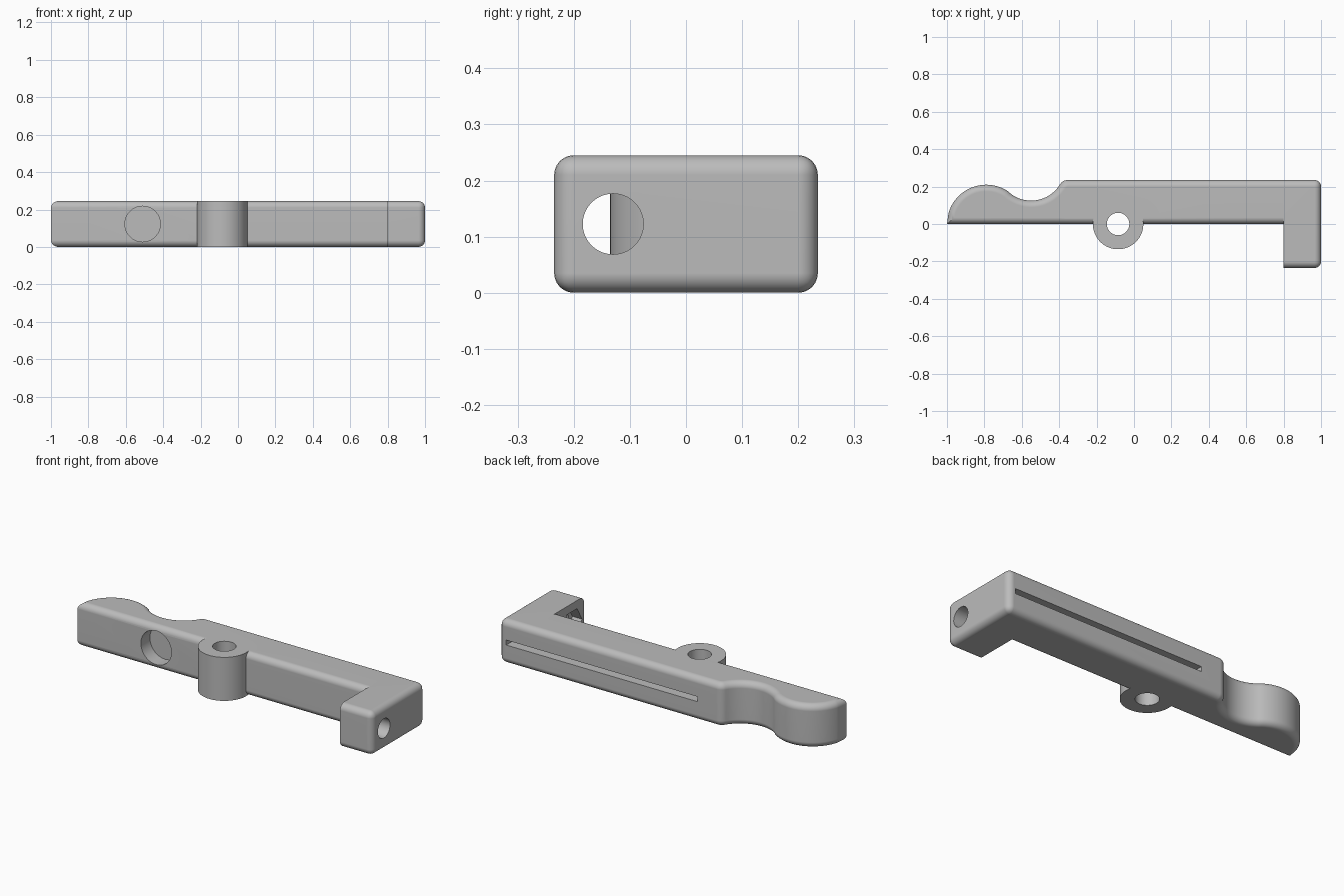
import bpy, bmesh
from math import sin, cos, radians, pi

if "Cube" in bpy.data.objects:
    bpy.data.objects.remove(bpy.data.objects["Cube"])

H = 0.245      # overall height
MID = H / 2
ROUND = 0.035  # edge rounding

grey = bpy.data.materials.new("plain grey")
grey.use_nodes = True
COLOUR = (0.5, 0.5, 0.5, 1)
grey.diffuse_color = COLOUR
grey.node_tree.nodes["Principled BSDF"].inputs["Base Color"].default_value = COLOUR


def arc(cx, cy, r, start, end, n):
    angles = [radians(start + (end - start) * i / n) for i in range(n + 1)]
    return [(cx + r * cos(a), cy + r * sin(a)) for a in angles]


def prism(name, outline, keep_edge=None):
    """Extrude an outline upward, rounding the edges keep_edge picks."""
    bm = bmesh.new()
    base = bm.faces.new([bm.verts.new((x, y, 0)) for x, y in outline])
    top = bmesh.ops.extrude_face_region(bm, geom=[base])["geom"]
    for v in top:
        if isinstance(v, bmesh.types.BMVert):
            v.co.z = H
    bmesh.ops.recalc_face_normals(bm, faces=bm.faces)
    if keep_edge:
        edges = [e for e in bm.edges if keep_edge(e.verts[0].co, e.verts[1].co)]
        bmesh.ops.bevel(bm, geom=edges, offset=ROUND, segments=6, profile=0.5,
                        affect='EDGES', clamp_overlap=False)
    mesh = bpy.data.meshes.new(name)
    bm.to_mesh(mesh)
    bm.free()
    mesh.materials.append(grey)
    ob = bpy.data.objects.new(name, mesh)
    bpy.context.collection.objects.link(ob)
    return ob


def cylinder(name, r, depth, loc, rot=(0, 0, 0), sides=64):
    bpy.ops.mesh.primitive_cylinder_add(vertices=sides, radius=r, depth=depth,
                                        location=loc, rotation=rot)
    ob = bpy.context.object
    ob.name = name
    ob.data.materials.append(grey)
    return ob


def box(name, size, loc):
    bpy.ops.mesh.primitive_cube_add(size=1, location=loc)
    ob = bpy.context.object
    ob.name = name
    ob.scale = size
    ob.data.materials.append(grey)
    return ob


def combine(target, tool, operation='DIFFERENCE', keep=False):
    mod = target.modifiers.new("combine", 'BOOLEAN')
    mod.operation = operation
    mod.solver = 'EXACT'
    mod.object = tool
    bpy.context.view_layer.update()
    bpy.context.view_layer.objects.active = target
    bpy.ops.object.modifier_apply(modifier=mod.name)
    if not keep:
        bpy.data.objects.remove(tool)


# Lever bar: rounded hump, finger hollow, small fillet, straight back
outline = [(-1, 0), (0.8, 0), (0.8, 0.235)]
outline += arc(-0.354, 0.185, 0.05, 90, 148.5, 8)
outline += arc(-0.55, 0.305, 0.18, -31.5, -128.2, 24)[1:]
outline += arc(-0.79, 0, 0.21, 51.8, 164, 28)[1:]
ARM_X = 0.8
bar = prism("lever_bar", outline,
            lambda a, b: abs(a.z - b.z) < 1e-4 and min(a.x, b.x) < ARM_X - 0.001)

# End arm: rounded everywhere but on its inner side
arm = prism("end_arm", [(ARM_X, -0.235), (1, -0.235), (1, 0.235), (ARM_X, 0.235)],
            lambda a, b: max(a.x, b.x) > ARM_X + 0.001)

# Pivot boss with a through hole
combine(bar, cylinder("pivot_boss", 0.135, H, (-0.085, 0, MID)), 'UNION')
combine(bar, cylinder("pivot_hole", 0.06, 1, (-0.085, 0, MID)))

# Blind round pocket in the front
combine(bar, cylinder("front_pocket", 0.095, 0.16, (-0.51, 0, MID), (pi / 2, 0, 0)))

# Long slot in the back, running through bar and arm
slot = box("back_slot", (1.19, 0.12, 0.028), (0.36, 0.235, MID))
combine(bar, slot, keep=True)
combine(arm, slot)

# Screw hole and six-sided nut pocket in the arm
combine(arm, cylinder("screw_hole", 0.054, 0.6, (0.9, -0.13, MID), (0, pi / 2, 0)))
combine(arm, cylinder("nut_pocket", 0.088, 0.12, (ARM_X, -0.13, MID), (0, pi / 2, 0), 6))

# Smooth shading with sharp edges kept
for ob in (bar, arm):
    bpy.ops.object.select_all(action='DESELECT')
    ob.select_set(True)
    bpy.context.view_layer.objects.active = ob
    bpy.ops.object.shade_smooth_by_angle(angle=radians(30))
    weighted = ob.modifiers.new("weighted normals", 'WEIGHTED_NORMAL')
    weighted.keep_sharp = True
